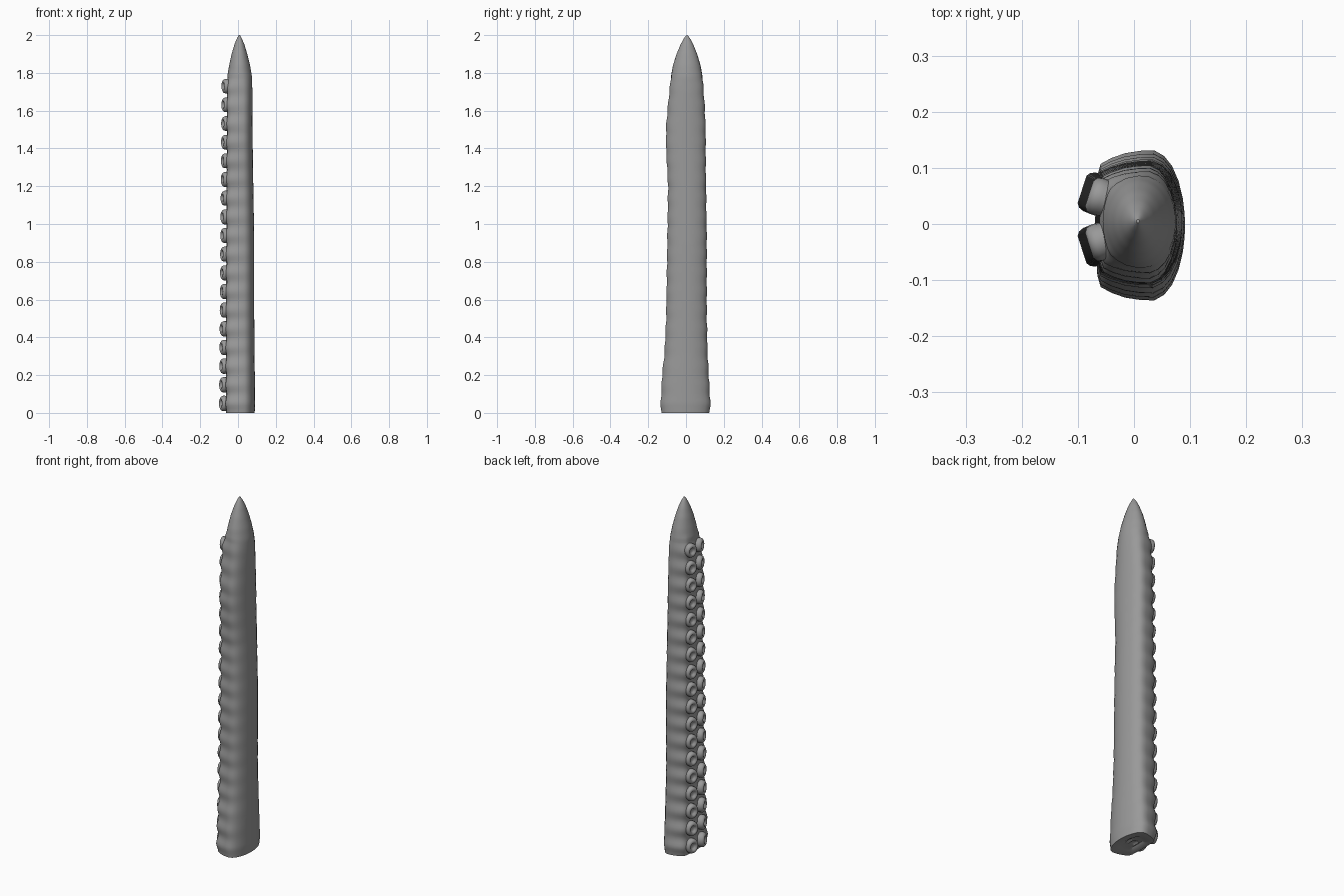
import bpy, bmesh, math
from mathutils import Vector, Matrix

if "Cube" in bpy.data.objects:
    bpy.data.objects.remove(bpy.data.objects["Cube"])

grey = bpy.data.materials.new("warm grey")
grey.diffuse_color = (0.32, 0.32, 0.32, 1)
grey.use_nodes = True
grey.node_tree.nodes["Principled BSDF"].inputs["Base Color"].default_value = grey.diffuse_color

PITCH, FIRST, COUNT = 0.0988, 0.05, 18


def finish(bm, name, angle=50):
    bmesh.ops.recalc_face_normals(bm, faces=bm.faces)
    me = bpy.data.meshes.new(name)
    bm.to_mesh(me)
    bm.free()
    me.materials.append(grey)
    ob = bpy.data.objects.new(name, me)
    bpy.context.collection.objects.link(ob)
    bpy.ops.object.select_all(action='DESELECT')
    ob.select_set(True)
    bpy.context.view_layer.objects.active = ob
    bpy.ops.object.shade_smooth_by_angle(angle=math.radians(angle))
    return ob


def lerp_table(table, z):
    for a, b in zip(table, table[1:]):
        if z <= b[0]:
            t = (z - a[0]) / (b[0] - a[0])
            return [p + (q - p) * t for p, q in zip(a[1:], b[1:])]
    return table[-1][1:]


def bridge(bm, a, b):
    n = len(a)
    for i in range(n):
        bm.faces.new((a[i], a[(i + 1) % n], b[(i + 1) % n], b[i]))


# half cross-section: flat sucker side at -x, rounded back at +x (unit extents)
half = [(-1, 0), (-0.99, 0.2), (-0.97, 0.42), (-0.95, 0.65), (-0.88, 0.8), (-0.65, 0.88),
        (-0.35, 0.95), (0, 0.99), (0.3, 1), (0.52, 0.93), (0.7, 0.8),
        (0.85, 0.6), (0.95, 0.36), (0.99, 0.16), (1, 0)]
section = half + [(x, -y) for x, y in half[-2:0:-1]]

# height: x min, x max, y min, y max
sizes = [(0, -0.066, 0.088, -0.132, 0.125), (0.05, -0.066, 0.091, -0.134, 0.129),
         (0.2, -0.066, 0.089, -0.126, 0.12), (0.32, -0.066, 0.087, -0.113, 0.114),
         (0.5, -0.066, 0.086, -0.105, 0.11), (0.9, -0.065, 0.086, -0.099, 0.11),
         (1.2, -0.063, 0.081, -0.095, 0.106), (1.4, -0.062, 0.078, -0.105, 0.104),
         (1.5, -0.061, 0.077, -0.106, 0.104), (1.6, -0.06, 0.076, -0.098, 0.1),
         (1.7, -0.06, 0.076, -0.088, 0.094), (1.78, -0.057, 0.074, -0.08, 0.088),
         (1.84, -0.047, 0.064, -0.069, 0.077), (1.9, -0.034, 0.049, -0.05, 0.059),
         (1.95, -0.019, 0.034, -0.029, 0.039), (1.985, -0.005, 0.019, -0.01, 0.02),
         (2.0, 0.004, 0.01, 0.002, 0.008)]


def ring_points(z):
    x0, x1, y0, y1 = lerp_table(sizes, z)
    cx, cy, rx, ry = (x0 + x1) / 2, (y0 + y1) / 2, (x1 - x0) / 2, (y1 - y0) / 2
    # swelling at each sucker pair, fading towards the back and the tip
    wave = math.cos(2 * math.pi * (z - FIRST) / PITCH) if z < 1.78 else 0
    tip = min(1, max(0, (z - 1.72) / 0.1))
    pts = []
    for u, v in section:
        r = math.hypot(u, v)
        k = 1 + tip * (1 / r - 1)
        s = 1 + 0.045 * wave * (1 - u) / 2
        pts.append((cx + rx * u * k * s, cy + ry * v * k * s, z))
    return pts


# tapering body with pointed tip and dished underside
bm = bmesh.new()
steps = 160
rings = [[bm.verts.new(p) for p in ring_points(2.0 * i / steps)] for i in range(steps + 1)]
for a, b in zip(rings, rings[1:]):
    bridge(bm, a, b)
bm.faces.new(rings[-1])
last = rings[0]
for scale, lift in ((0.6, 0.002), (0.42, 0.012), (0.25, 0.006), (0.12, 0.015)):
    ring = [bm.verts.new((v.co.x * scale, v.co.y * scale, lift)) for v in rings[0]]
    bridge(bm, last, ring)
    last = ring
bm.faces.new(last)
finish(bm, "tentacle_body")

# sucker profile: radius, height along its axis (outer wall, rim, dimple)
cup = [(0.034, -0.03), (0.038, -0.012), (0.041, 0.004), (0.041, 0.014), (0.037, 0.023),
       (0.029, 0.028), (0.021, 0.026), (0.016, 0.018), (0.009, 0.015)]
SIDES = 20
for side, label in ((1, "back"), (-1, "front")):
    bm = bmesh.new()
    for i in range(COUNT):
        t = i / (COUNT - 1)
        s = 1 - 0.06 * t
        place = (Matrix.Translation((-0.066 + 0.011 * t, 0.008 + side * (0.045 - 0.007 * t),
                                     FIRST + PITCH * i))
                 @ Matrix.Rotation(-side * math.radians(18), 4, 'Z'))
        last = None
        for r, h in cup:
            ring = [bm.verts.new(place @ Vector((-h * s, 0.88 * r * s * math.cos(a), r * s * math.sin(a))))
                    for a in (2 * math.pi * k / SIDES for k in range(SIDES))]
            if last:
                bridge(bm, last, ring)
            last = ring
        bm.faces.new(last)
    finish(bm, label + "_sucker_row", 60)
